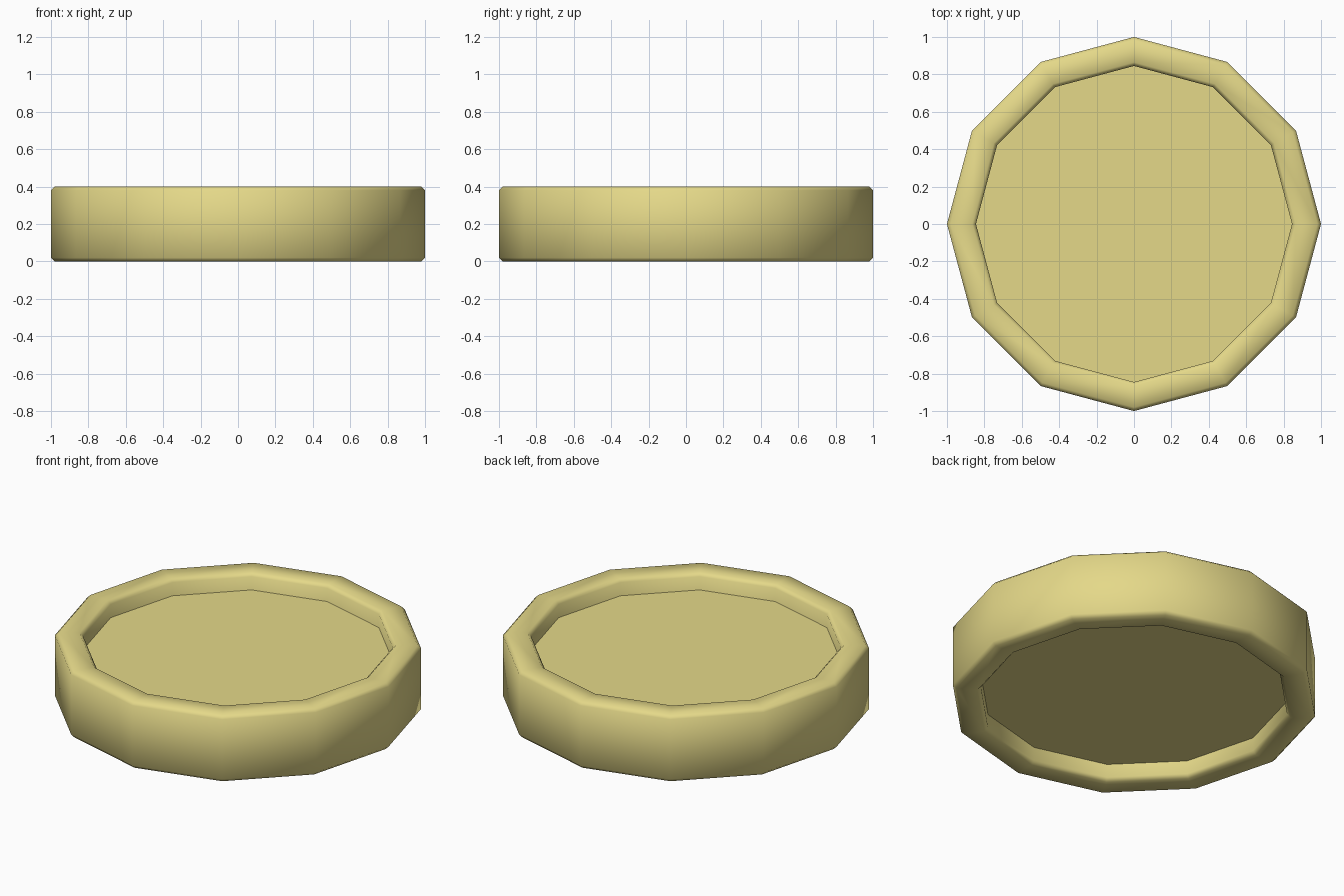
import bpy, bmesh
from math import cos, sin, tau

if "Cube" in bpy.data.objects:
    bpy.data.objects.remove(bpy.data.objects["Cube"])

SIDES = 12
mat = bpy.data.materials.new("pale_yellow")
mat.diffuse_color = (0.78, 0.69, 0.25, 1)
mat.use_nodes = True
mat.node_tree.nodes["Principled BSDF"].inputs["Base Color"].default_value = mat.diffuse_color


def make_object(name, bm):
    bmesh.ops.recalc_face_normals(bm, faces=bm.faces)
    mesh = bpy.data.meshes.new(name)
    bm.to_mesh(mesh)
    bm.free()
    mesh.materials.append(mat)
    obj = bpy.data.objects.new(name, mesh)
    bpy.context.collection.objects.link(obj)
    return obj


# Rim: chamfered rectangular section swept around twelve sides, fully smooth
inner, outer, height, c = 0.845, 1.0, 0.4, 0.02
section = [(inner + c, 0), (outer - c, 0), (outer, c), (outer, height - c),
           (outer - c, height), (inner + c, height), (inner, height - c), (inner, c)]
bm = bmesh.new()
rings = [[bm.verts.new((r * cos(tau * i / SIDES), r * sin(tau * i / SIDES), z))
          for r, z in section] for i in range(SIDES)]
n = len(section)
for i in range(SIDES):
    a, b = rings[i], rings[(i + 1) % SIDES]
    for j in range(n):
        k = (j + 1) % n
        bm.faces.new((a[j], b[j], b[k], a[k]))
for f in bm.faces:
    f.smooth = True
make_object("rim", bm)

# Recessed centre panel, set back equally from the top and bottom
bm = bmesh.new()
bottom, top = [[bm.verts.new((inner * cos(tau * i / SIDES), inner * sin(tau * i / SIDES), z))
                for i in range(SIDES)] for z in (0.1, 0.3)]
bm.faces.new(bottom)
bm.faces.new(top)
make_object("centre_panel", bm)
